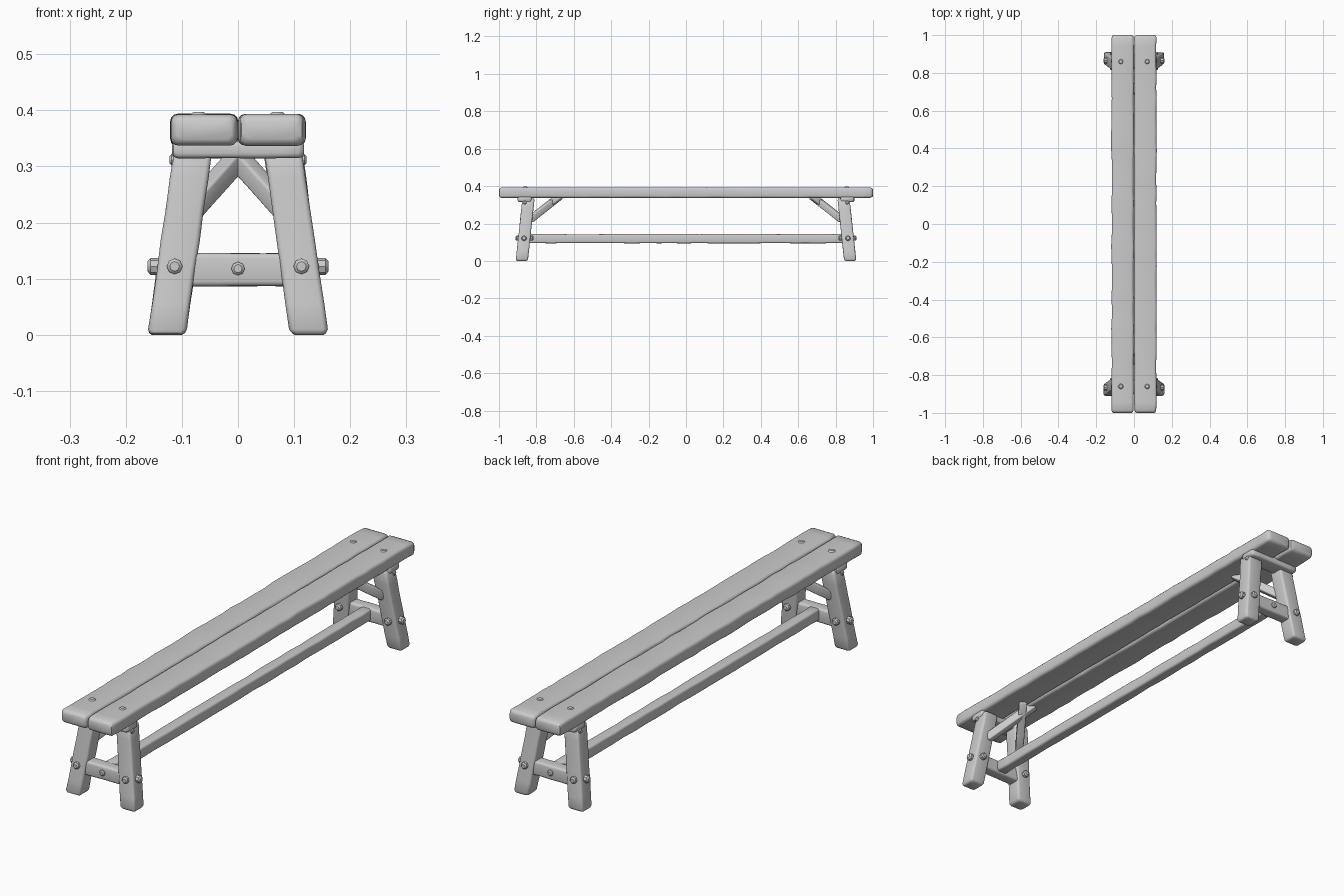
import bpy, bmesh, math, random
from mathutils import Vector

random.seed(4)
if "Cube" in bpy.data.objects:
    bpy.data.objects.remove(bpy.data.objects["Cube"], do_unlink=True)

wood = bpy.data.materials.new("grey_wood")
wood.use_nodes = True
grey = (0.6, 0.6, 0.6, 1)
wood.diffuse_color = grey
wood.node_tree.nodes["Principled BSDF"].inputs["Base Color"].default_value = grey


def finish(name, bm):
    bmesh.ops.recalc_face_normals(bm, faces=bm.faces)
    mesh = bpy.data.meshes.new(name)
    bm.to_mesh(mesh)
    bm.free()
    mesh.materials.append(wood)
    obj = bpy.data.objects.new(name, mesh)
    bpy.context.collection.objects.link(obj)
    bpy.ops.object.select_all(action='DESELECT')
    obj.select_set(True)
    bpy.context.view_layer.objects.active = obj
    bpy.ops.object.shade_smooth_by_angle(angle=math.radians(40))


def section(w, h, r):
    """Rounded rectangle, four points per corner."""
    pts = []
    for i, (sx, sy) in enumerate([(1, 1), (-1, 1), (-1, -1), (1, -1)]):
        for k in range(4):
            a = math.radians(90 * i + 30 * k)
            pts.append((sx * (w / 2 - r) + r * math.cos(a),
                        sy * (h / 2 - r) + r * math.sin(a)))
    return pts


def timber(name, start, end, u, v, w, h, r=0.01, spans=6, wobble=0.002):
    """Hewn bar from start to end, with rounded edges and uneven sides."""
    start, end, u, v = map(Vector, (start, end, u, v))
    length = (end - start).length
    near = [(0, r * 0.8), (r * 0.3, r * 0.3), (r, 0)]
    stations = near + [(length * i / spans, 0) for i in range(1, spans)]
    stations += [(length - d, inset) for d, inset in reversed(near)]
    bm = bmesh.new()
    rings = []
    for d, inset in stations:
        centre = start.lerp(end, d / length)
        dw, dh = (random.uniform(-wobble, wobble) for _ in range(2))
        pts = section(w + dw - 2 * inset, h - abs(dh) - 2 * inset, r * 0.9)
        rings.append([bm.verts.new(centre + u * x + v * y) for x, y in pts])
    n = len(rings[0])
    for a, b in zip(rings, rings[1:]):
        for i in range(n):
            bm.faces.new((a[i], a[(i + 1) % n], b[(i + 1) % n], b[i]))
    bm.faces.new(rings[0])
    bm.faces.new(rings[-1])
    finish(name, bm)


def peg(name, start, end, radius):
    """Eight-sided wooden pin with chamfered heads."""
    start, end = Vector(start), Vector(end)
    axis = end - start
    bm = bmesh.new()
    bmesh.ops.create_cone(bm, cap_ends=True, segments=8, radius1=radius,
                          radius2=radius, depth=axis.length)
    caps = [e for e in bm.edges if abs(e.verts[0].co.z - e.verts[1].co.z) < 1e-5]
    bmesh.ops.bevel(bm, geom=caps, offset=radius * 0.35, segments=1, affect='EDGES')
    turn = axis.to_track_quat('Z', 'Y')
    for vert in bm.verts:
        vert.co = turn @ vert.co + (start + end) / 2
    finish(name, bm)


X, Y, Z = (1, 0, 0), (0, 1, 0), (0, 0, 1)

# Seat planks and the long rail
for side, s in (("left", 1), ("right", -1)):
    timber(f"{side}_seat_plank", (s * 0.0603, -1, 0.365), (s * 0.0603, 1, 0.365),
           X, Z, 0.117, 0.058, r=0.014, spans=36, wobble=0.004)
timber("long_rail", (0, -0.86, 0.119), (0, 0.86, 0.119), X, Z, 0.046, 0.05,
       spans=24, wobble=0.003)

# Matching trestles at both ends
for end, e in (("front", -1), ("back", 1)):
    timber(f"{end}_seat_bearer", (-0.118, e * 0.862, 0.33), (0.118, e * 0.862, 0.33),
           Y, Z, 0.075, 0.032)
    timber(f"{end}_stretcher", (-0.125, e * 0.866, 0.116), (0.125, e * 0.866, 0.116),
           Y, Z, 0.05, 0.06)
    peg(f"{end}_rail_peg", (0, e * 0.8, 0.118), (0, e * 0.9, 0.118), 0.012)
    for side, s in (("left", 1), ("right", -1)):
        part = f"{end}_{side}_"
        timber(part + "leg", (s * 0.127, e * 0.878, 0), (s * 0.079, e * 0.842, 0.335),
               X, Y, 0.068, 0.066)
        # Diagonal brace, crossing its twin under the seat
        a = Vector((s * 0.085, e * 0.835, 0.22))
        b = Vector((-s * 0.03, e * 0.672, 0.348))
        along = (b - a).normalized()
        across = along.cross(Vector(Z)).normalized()
        timber(part + "brace", a, b, across, across.cross(along), 0.032, 0.036,
               r=0.006, spans=3, wobble=0.001)
        # Pins through the leg, the bearer and the plank
        peg(part + "leg_pin", (s * 0.113, e * 0.815, 0.122),
            (s * 0.113, e * 0.911, 0.122), 0.014)
        peg(part + "tenon_pin", (s * 0.1, e * 0.866, 0.122),
            (s * 0.161, e * 0.866, 0.122), 0.015)
        peg(part + "bearer_pin", (s * 0.08, e * 0.862, 0.312),
            (s * 0.122, e * 0.862, 0.312), 0.01)
        peg(part + "plank_pin", (s * 0.07, e * 0.86, 0.35),
            (s * 0.07, e * 0.86, 0.397), 0.015)
